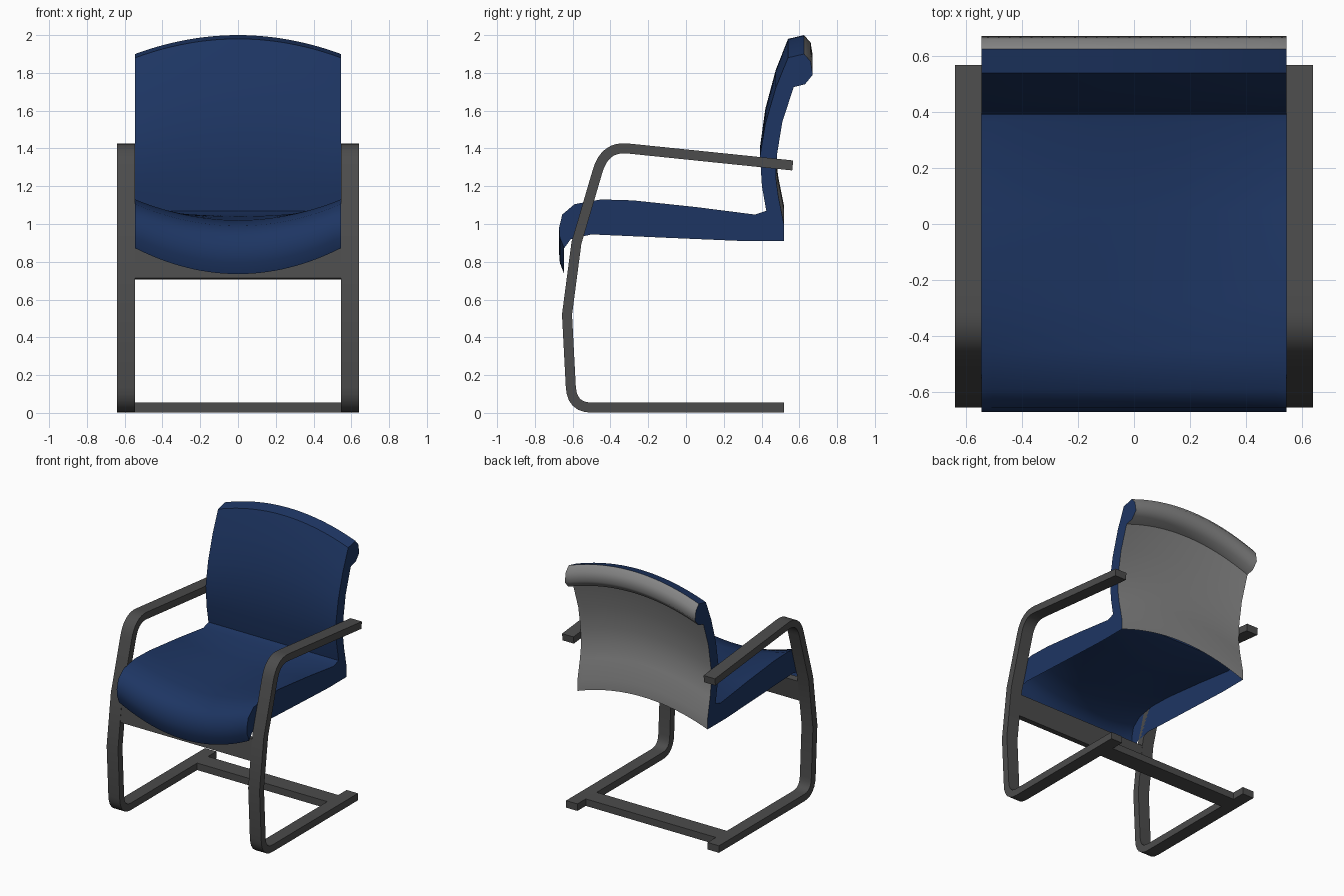
import bpy, bmesh, math
from mathutils import Vector

if "Cube" in bpy.data.objects:
    bpy.data.objects.remove(bpy.data.objects["Cube"])


def material(name, rgb):
    m = bpy.data.materials.new(name)
    m.diffuse_color = (*rgb, 1)
    m.use_nodes = True
    m.node_tree.nodes["Principled BSDF"].inputs["Base Color"].default_value = m.diffuse_color
    return m


BLUE = material("blue upholstery", (0.0125, 0.036, 0.124))
GREY = material("grey back panel", (0.25, 0.25, 0.25))
DARK = material("dark grey frame", (0.072, 0.072, 0.072))


def finish(bm, name, mats, angle):
    me = bpy.data.meshes.new(name)
    bm.to_mesh(me)
    bm.free()
    for m in mats:
        me.materials.append(m)
    ob = bpy.data.objects.new(name, me)
    bpy.context.collection.objects.link(ob)
    bpy.ops.object.select_all(action='DESELECT')
    ob.select_set(True)
    bpy.context.view_layer.objects.active = ob
    bpy.ops.object.shade_smooth_by_angle(angle=math.radians(angle))
    return ob


def ribbon(path, thick):
    """Both edges of a bar of given thickness along a (y, z) path."""
    pts = [Vector(p) for p in path]
    left, right = [], []
    for i, p in enumerate(pts):
        a = (p - pts[i - 1]).normalized() if i else None
        b = (pts[i + 1] - p).normalized() if i < len(pts) - 1 else None
        t = ((a or b) + (b or a)).normalized()
        n = Vector((-t.y, t.x))
        k = thick / 2 / (n.dot(Vector((-(a or b).y, (a or b).x))))
        left.append(p + n * k)
        right.append(p - n * k)
    return left, right


def bar(name, path, thick, x0, x1):
    """Flat bar following a path, spanning x0 to x1."""
    bm = bmesh.new()
    left, right = ribbon(path, thick)
    rings = [[bm.verts.new((x, q.x, q.y)) for x, q in
              ((x0, l), (x1, l), (x1, r), (x0, r))] for l, r in zip(left, right)]
    for a, b in zip(rings, rings[1:]):
        for j in range(4):
            k = (j + 1) % 4
            bm.faces.new((a[j], a[k], b[k], b[j]))
    bm.faces.new(rings[0])
    bm.faces.new(rings[-1])
    bmesh.ops.recalc_face_normals(bm, faces=bm.faces)
    return finish(bm, name, [DARK], 30)


def bend(p0, p1, p2, steps=6):
    """Rounded corner from p0 to p2 pulled towards p1."""
    p0, p1, p2 = map(Vector, (p0, p1, p2))
    return [p0.lerp(p1, t).lerp(p1.lerp(p2, t), t)
            for t in (i / steps for i in range(steps + 1))]


# side frames: runner, front leg and armrest in one bent bar
frame = [(0.52, 0.028),
         *bend((-0.5, 0.028), (-0.605, 0.028), (-0.61, 0.14)),
         (-0.63, 0.52), (-0.58, 0.9),
         *bend((-0.468, 1.28), (-0.43, 1.412), (-0.31, 1.4), 8),
         (0.565, 1.31)]
bar("right_side_frame", frame, 0.053, 0.545, 0.64)
bar("left_side_frame", frame, 0.053, -0.64, -0.545)

# crossbars between the side frames
bar("floor_crossbar", [(0.29, 0.028), (0.42, 0.028)], 0.053, -0.546, 0.546)
bar("seat_crossbar", [(-0.605, 0.71), (-0.584, 0.866)], 0.05, -0.546, 0.546)

# upholstery profile at the sides: y, z, and how far the middle is raised
profile = [
    # front lip
    (-0.645, 0.872, -0.137), (-0.668, 0.93, -0.135),
    (-0.672, 0.98, -0.13), (-0.655, 1.05, -0.12), (-0.59, 1.105, -0.115),
    # seat top
    (-0.45, 1.13, -0.11), (-0.28, 1.125, -0.10), (0.05, 1.09, -0.05),
    (0.365, 1.05, 0.0), (0.425, 1.07, 0.0),
    # front of the backrest and its top
    (0.402, 1.20, 0.02), (0.392, 1.36, 0.05), (0.42, 1.53, 0.08), (0.475, 1.72, 0.095),
    (0.54, 1.88, 0.10), (0.625, 1.90, 0.10),
    # rear roll and back panel
    (0.66, 1.86, 0.10), (0.671, 1.79, 0.10), (0.63, 1.74, 0.10), (0.57, 1.725, 0.10),
    (0.51, 1.54, 0.10), (0.482, 1.37, 0.10), (0.475, 1.25, 0.10),
    (0.49, 1.14, 0.10), (0.52, 0.99, 0.10), (0.52, 0.91, 0.10)]
# lower edge of the side walls (the shell is open underneath)
side_bottom = [(0.30, 0.91), (-0.10, 0.927), (-0.50, 0.945), (-0.61, 0.92)]
FIRST_GREY = 15
HALF, SEG = 0.545, 28

bm = bmesh.new()
rows = []
for i in range(SEG + 1):
    u = -1 + 2 * i / SEG
    rows.append([bm.verts.new((u * HALF, y, z + d * (1 - u * u))) for y, z, d in profile])
for a, b in zip(rows, rows[1:]):
    for j in range(len(profile) - 1):
        f = bm.faces.new((a[j], b[j], b[j + 1], a[j + 1]))
        f.material_index = 1 if j >= FIRST_GREY else 0
# side walls
for x, row in ((-HALF, rows[0]), (HALF, rows[-1])):
    ring = row + [bm.verts.new((x, y, z)) for y, z in side_bottom]
    bm.faces.new(ring if x < 0 else ring[::-1])
bm.normal_update()
finish(bm, "seat_and_backrest", [BLUE, GREY], 52)
